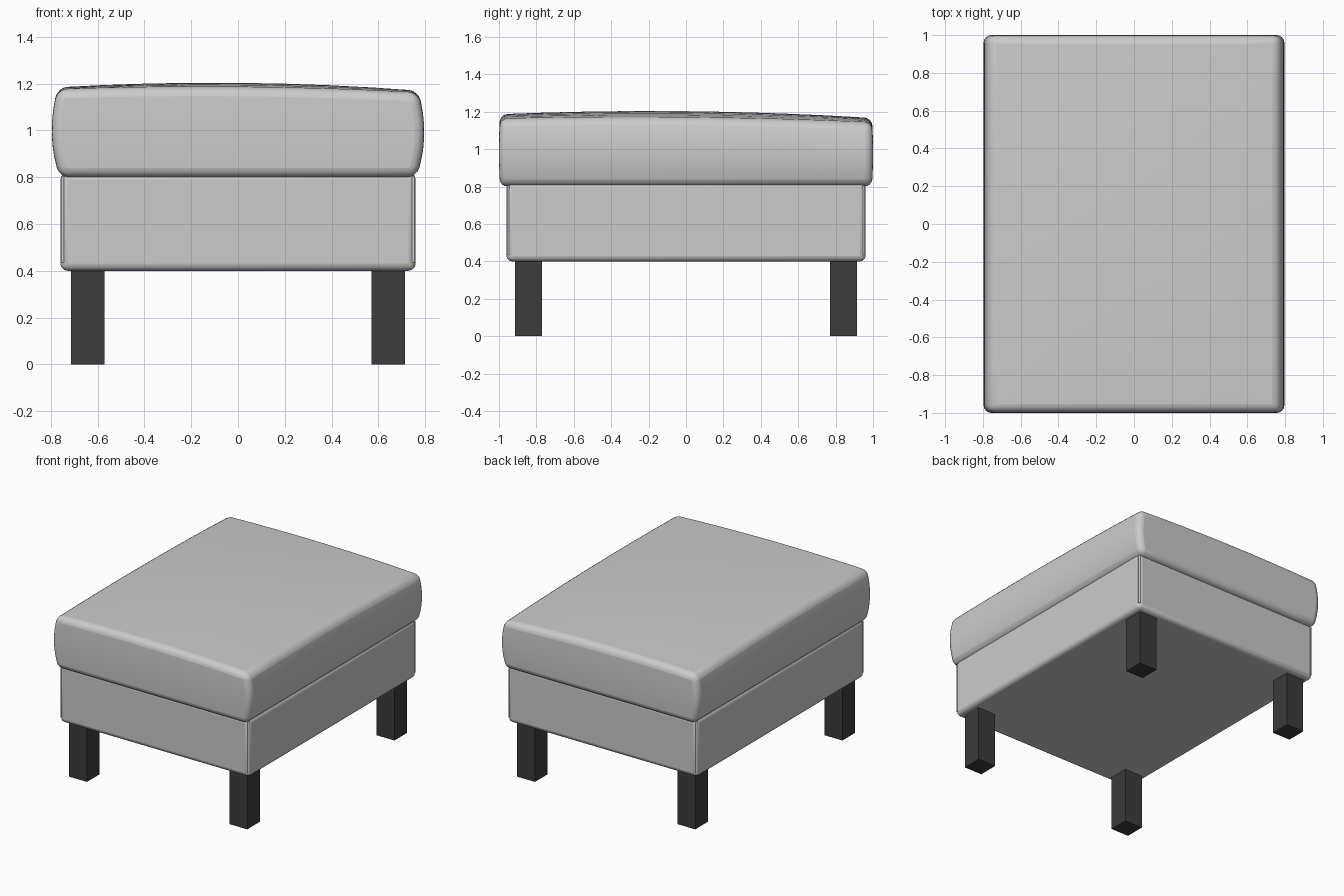
import bpy, bmesh, math

cube = bpy.data.objects.get("Cube")
if cube:
    bpy.data.objects.remove(cube, do_unlink=True)


def make_material(name, value):
    mat = bpy.data.materials.new(name)
    mat.use_nodes = True
    colour = (value, value, value, 1)
    mat.diffuse_color = colour
    mat.node_tree.nodes["Principled BSDF"].inputs["Base Color"].default_value = colour
    return mat


fabric = make_material("grey fabric", 0.6)
dark = make_material("charcoal wood", 0.045)


def add_box(name, low, high, mat, cuts=0, shape=None, bevel=0, segments=3):
    """Box between two corners, optionally gridded, reshaped and rounded."""
    bm = bmesh.new()
    bmesh.ops.create_cube(bm, size=2)
    if cuts:
        bmesh.ops.subdivide_edges(bm, edges=bm.edges[:], cuts=cuts, use_grid_fill=True)
    for v in bm.verts:
        unit = v.co.copy()
        for i in range(3):
            v.co[i] = (low[i] + high[i]) / 2 + unit[i] * (high[i] - low[i]) / 2
        if shape:
            shape(v.co, unit)
    mesh = bpy.data.meshes.new(name)
    bm.to_mesh(mesh)
    bm.free()
    mesh.materials.append(mat)
    obj = bpy.data.objects.new(name, mesh)
    bpy.context.collection.objects.link(obj)
    if bevel:
        mod = obj.modifiers.new("rounding", "BEVEL")
        mod.width = bevel
        mod.segments = segments
        mod.limit_method = "ANGLE"
        mod.angle_limit = math.radians(50)
        mod.use_clamp_overlap = False
        smooth(obj)
    return obj


def smooth(obj):
    bpy.ops.object.select_all(action="DESELECT")
    obj.select_set(True)
    bpy.context.view_layer.objects.active = obj
    bpy.ops.object.shade_smooth_by_angle(angle=math.radians(40))


def stuff_cushion(co, unit):
    """Belly the sides, crown the top and let it sag slightly to one corner."""
    x, y, z = unit
    co.x += x * 0.03 * (1 - z * z) - x * 0.008 * (1 - z) / 2
    co.y += y * 0.006 * (1 - z * z)
    crown = 0.027 * (1 - x * x) * (1 - 0.4 * y * y) + 0.016 * (1 - y * y)
    co.z += (crown - 0.007 * x - 0.01 * y) * (z + 1) / 2


# Upholstery
add_box("seat_cushion", (-0.77, -0.994, 0.8), (0.77, 0.994, 1.16), fabric,
        cuts=7, shape=stuff_cushion, bevel=0.04, segments=4)
add_box("upholstered_base", (-0.76, -0.96, 0.4), (0.76, 0.96, 0.82), fabric,
        bevel=0.03)

# Corner seams and legs
for sx, side in ((-1, "right"), (1, "left")):
    for sy, end in ((-1, "front"), (1, "back")):
        bpy.ops.mesh.primitive_cylinder_add(
            vertices=10, radius=0.008, depth=0.37,
            location=(sx * 0.75, sy * 0.95, 0.62))
        seam = bpy.context.object
        seam.name = f"{end}_{side}_corner_seam"
        seam.data.materials.append(fabric)
        smooth(seam)
        x, y = sx * 0.643, sy * 0.843
        add_box(f"{end}_{side}_leg", (x - 0.072, y - 0.072, 0),
                (x + 0.072, y + 0.072, 0.41), dark)
